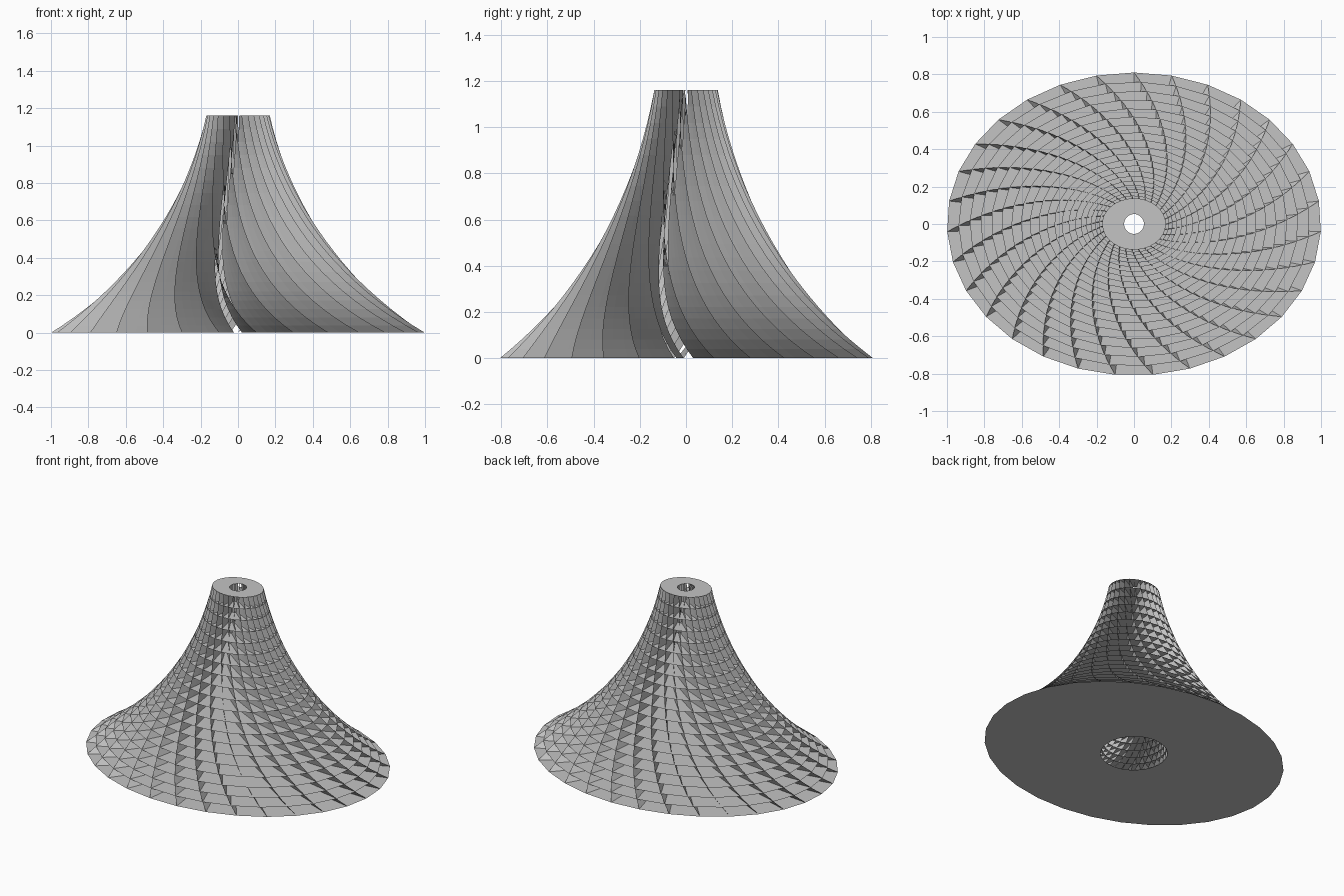
import bpy, bmesh, math
from math import sin, cos, radians, pi

if "Cube" in bpy.data.objects:
    bpy.data.objects.remove(bpy.data.objects["Cube"], do_unlink=True)

FINS, FLOORS, RADIAL = 31, 20, 5
HEIGHT, BASE, TOP, DEPTH = 1.16, 1.0, 0.17, 0.81
HOLE_BASE, HOLE_TOP = 0.207, 0.053
TWIST, SWEEP = radians(-45), radians(-35)

gray = bpy.data.materials.new("light gray")
gray.use_nodes = True
gray.diffuse_color = (0.55, 0.55, 0.55, 1)
gray.node_tree.nodes["Principled BSDF"].inputs["Base Color"].default_value = (0.55, 0.55, 0.55, 1)


def arc_profile():
    """Concave arc from base to top, in equal steps along its length."""
    pts = [(0.0, 0.0)]
    for i in range(FLOORS):
        a = radians(58.6 - 46 * (i + 0.5) / FLOORS)
        pts.append((pts[-1][0] + sin(a), pts[-1][1] + cos(a)))
    w, h = pts[-1]
    return [(BASE - (BASE - TOP) * x / w, HEIGHT * z / h) for x, z in pts]


PROFILE = arc_profile()


def point(level, fin, s):
    """Point on a fin: s = 0 at the central hole, 1 at the outer edge."""
    u = level / FLOORS
    r, z = PROFILE[level]
    outer = pi / 2 + 2 * pi * fin / FINS + TWIST * u
    inner = outer + SWEEP * sin(pi * u)
    hole = HOLE_BASE + (HOLE_TOP - HOLE_BASE) * u
    x = (1 - s) * hole * cos(inner) + s * r * cos(outer)
    y = (1 - s) * hole * sin(inner) + s * r * DEPTH * sin(outer)
    return (x, y, z)


def finish(bm, name):
    mesh = bpy.data.meshes.new(name)
    bm.to_mesh(mesh)
    bm.free()
    mesh.materials.append(gray)
    ob = bpy.data.objects.new(name, mesh)
    bpy.context.collection.objects.link(ob)
    return ob


# Thin horizontal floors, each a ring around the hole
bm = bmesh.new()
for level in range(FLOORS + 1):
    rings = [[bm.verts.new(point(level, f, s)) for f in range(FINS)] for s in (0, 1)]
    for f in range(FINS):
        g = (f + 1) % FINS
        bm.faces.new((rings[0][f], rings[1][f], rings[1][g], rings[0][g]))
finish(bm, "floors")

# Upright twisted fins running through all floors
bm = bmesh.new()
for f in range(FINS):
    grid = [[bm.verts.new(point(k, f, j / RADIAL)) for j in range(RADIAL + 1)]
            for k in range(FLOORS + 1)]
    for k in range(FLOORS):
        for j in range(RADIAL):
            bm.faces.new((grid[k][j], grid[k][j + 1], grid[k + 1][j + 1], grid[k + 1][j]))
finish(bm, "twisted_fins")
